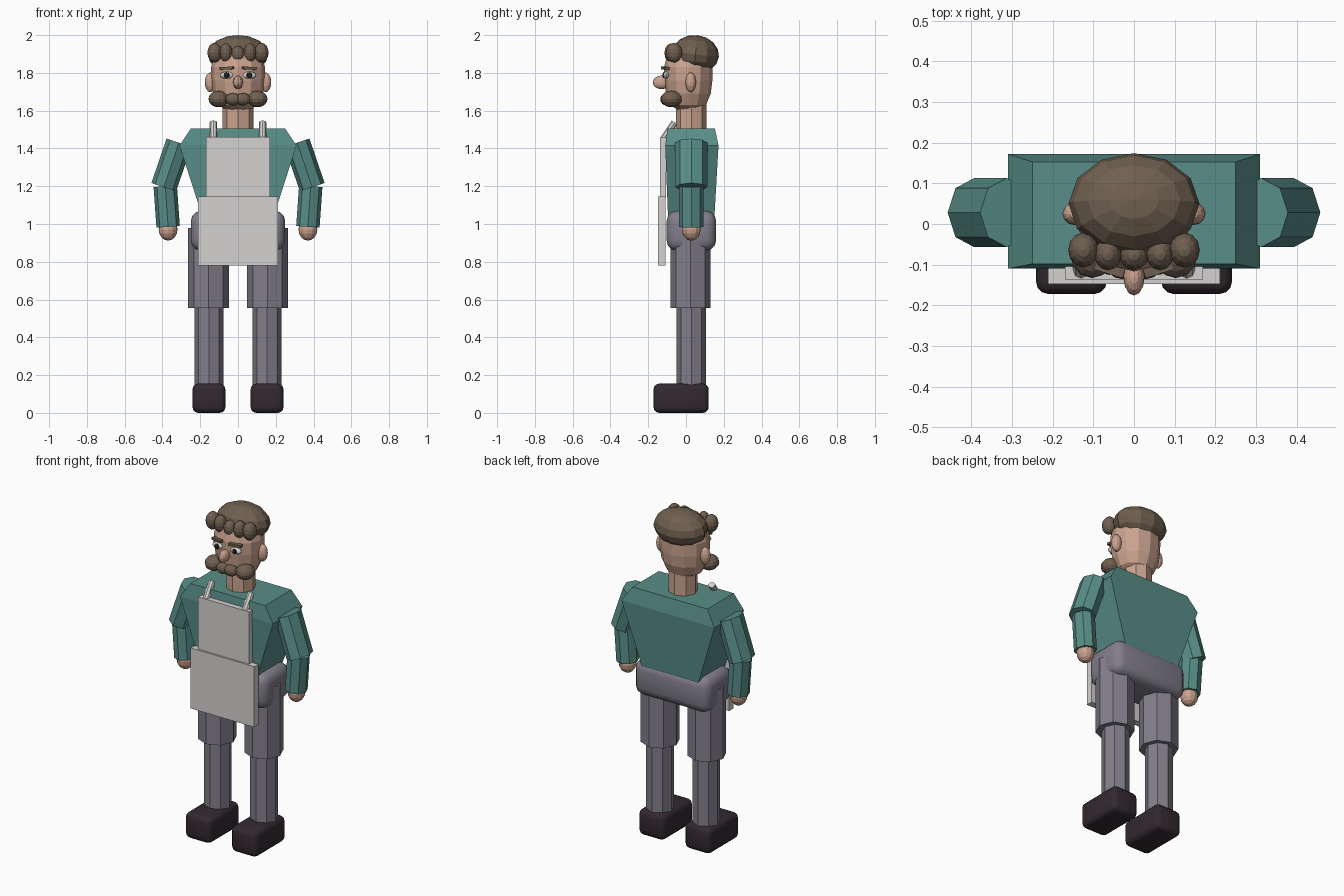
import bpy, bmesh, math
from mathutils import Vector, Matrix

if "Cube" in bpy.data.objects:
    bpy.data.objects.remove(bpy.data.objects["Cube"])


def material(name, rgb):
    m = bpy.data.materials.new(name)
    m.diffuse_color = (*rgb, 1)
    m.use_nodes = True
    m.node_tree.nodes["Principled BSDF"].inputs["Base Color"].default_value = m.diffuse_color
    return m


SKIN = material("skin", (0.60, 0.37, 0.275))
HAIR = material("brown_hair", (0.16, 0.115, 0.08))
SHIRT = material("teal_cloth", (0.098, 0.27, 0.245))
PANTS = material("grey_violet_cloth", (0.225, 0.21, 0.255))
SHOE = material("dark_leather", (0.033, 0.022, 0.03))
APRON = material("pale_apron", (0.66, 0.65, 0.63))
WHITE = material("eye_white", (0.75, 0.75, 0.73))
DARK = material("dark_pupil", (0.015, 0.012, 0.012))


def finish(name, bm, mat):
    bmesh.ops.recalc_face_normals(bm, faces=bm.faces)
    me = bpy.data.meshes.new(name)
    bm.to_mesh(me)
    bm.free()
    me.materials.append(mat)
    ob = bpy.data.objects.new(name, me)
    bpy.context.collection.objects.link(ob)
    return ob


def ball(name, loc, rad, mat, seg=12, rings=8, tilt=0):
    bm = bmesh.new()
    bmesh.ops.create_uvsphere(bm, u_segments=seg, v_segments=rings, radius=1)
    bmesh.ops.transform(bm, verts=bm.verts, matrix=Matrix.Translation(loc)
                        @ Matrix.Rotation(tilt, 4, 'X') @ Matrix.Diagonal((*rad, 1)))
    return finish(name, bm, mat)


def box(name, lo, hi, mat, bevel=0, rot=None):
    lo, hi = Vector(lo), Vector(hi)
    bm = bmesh.new()
    bmesh.ops.create_cube(bm, size=1)
    m = Matrix.Translation((lo + hi) / 2)
    if rot:
        m = m @ rot
    bmesh.ops.transform(bm, verts=bm.verts, matrix=m @ Matrix.Diagonal((*(hi - lo), 1)))
    ob = finish(name, bm, mat)
    if bevel:
        b = ob.modifiers.new("round", 'BEVEL')
        b.width, b.segments = bevel, 3
        for p in ob.data.polygons:
            p.use_smooth = True
    return ob


def limb(name, a, b, rx, ry, mat, sides=8):
    """Faceted cylinder from a to b with an elliptical section."""
    a, b = Vector(a), Vector(b)
    d = b - a
    bm = bmesh.new()
    bmesh.ops.create_cone(bm, cap_ends=True, segments=sides, radius1=1, radius2=1, depth=1)
    rot = Vector((0, 0, 1)).rotation_difference(d).to_matrix().to_4x4()
    bmesh.ops.transform(bm, verts=bm.verts, matrix=Matrix.Translation((a + b) / 2)
                        @ rot @ Matrix.Diagonal((rx, ry, d.length, 1)))
    return finish(name, bm, mat)


def loft(name, loops, mat):
    """Closed solid through a stack of equal-length point loops."""
    bm = bmesh.new()
    rows = [[bm.verts.new(p) for p in loop] for loop in loops]
    n = len(rows[0])
    for r0, r1 in zip(rows, rows[1:]):
        for i in range(n):
            j = (i + 1) % n
            bm.faces.new((r0[i], r0[j], r1[j], r1[i]))
    bm.faces.new(rows[0])
    bm.faces.new(rows[-1])
    return finish(name, bm, mat)


def rect(x, y0, y1, z):
    return [(-x, y0, z), (x, y0, z), (x, y1, z), (-x, y1, z)]


def ring(r, z, cy=0.012, ky=0.9, n=12):
    return [(r * math.sin(k * math.tau / n), cy + ky * r * math.cos(k * math.tau / n), z)
            for k in range(n)]


# Torso and pelvis
loft("shirt_torso", [rect(0.185, -0.095, 0.15, 1.03), rect(0.31, -0.11, 0.172, 1.415),
                     rect(0.25, -0.098, 0.153, 1.505)], SHIRT)
box("pelvis", (-0.25, -0.103, 0.858), (0.25, 0.16, 1.07), PANTS, 0.055)

# Apron
box("apron_skirt", (-0.212, -0.148, 0.78), (0.212, -0.108, 1.145), APRON)
box("apron_bib", (-0.17, -0.137, 1.14), (0.17, -0.105, 1.46), APRON)

# Neck and head
limb("neck", (0, 0.028, 1.48), (0, 0.028, 1.68), 0.082, 0.08, SKIN)
loft("head", [ring(r, z) for r, z in ((0.055, 1.6), (0.105, 1.63), (0.132, 1.69),
     (0.142, 1.76), (0.143, 1.83), (0.125, 1.89), (0.07, 1.94))], SKIN)
ball("hair_cap", (0, 0.05, 1.898), (0.161, 0.125, 0.102), HAIR, tilt=math.radians(-6))
ball("nose", (0, -0.13, 1.75), (0.026, 0.046, 0.036), SKIN)
ball("middle_curl", (0, -0.075, 1.898), (0.036, 0.038, 0.045), HAIR)

for s, side in ((-1, "left"), (1, "right")):
    # Face details
    ball(side + "_ear", (s * 0.146, 0.025, 1.75), (0.03, 0.028, 0.052), SKIN)
    ball(side + "_eye", (s * 0.06, -0.104, 1.788), (0.036, 0.016, 0.019), WHITE)
    ball(side + "_pupil", (s * 0.06, -0.117, 1.788), (0.015, 0.008, 0.016), DARK)
    tilt = Matrix.Rotation(s * 0.3, 4, 'Z') @ Matrix.Rotation(s * 0.05, 4, 'Y')
    box(side + "_eyebrow", (s * 0.06 - 0.037, -0.123, 1.818),
        (s * 0.06 + 0.037, -0.098, 1.832), HAIR, rot=tilt)
    # Moustache and fringe curls
    ball(side + "_moustache_end", (s * 0.103, -0.077, 1.662), (0.053, 0.056, 0.044), HAIR)
    ball(side + "_moustache_middle", (s * 0.026, -0.104, 1.66), (0.042, 0.032, 0.033), HAIR)
    ball(side + "_outer_curl", (s * 0.124, -0.064, 1.907), (0.038, 0.043, 0.052), HAIR)
    ball(side + "_inner_curl", (s * 0.064, -0.074, 1.907), (0.034, 0.04, 0.05), HAIR)
    # Strap passing over the shoulder edge
    limb(side + "_apron_strap", (s * 0.13, -0.122, 1.445), (s * 0.13, -0.06, 1.538),
         0.02, 0.018, APRON)
    # Arms
    limb(side + "_upper_arm", (s * 0.313, 0.028, 1.43), (s * 0.393, 0.028, 1.195),
         0.069, 0.085, SHIRT)
    limb(side + "_forearm", (s * 0.385, 0.028, 1.2), (s * 0.37, 0.028, 0.985),
         0.062, 0.064, SHIRT)
    ball(side + "_hand", (s * 0.37, 0.028, 0.972), (0.05, 0.05, 0.06), SKIN)
    # Legs and shoes
    limb(side + "_thigh", (s * 0.156, 0.024, 0.98), (s * 0.156, 0.024, 0.555),
         0.107, 0.108, PANTS)
    limb(side + "_shin", (s * 0.154, 0.028, 0.6), (s * 0.154, 0.028, 0.13),
         0.077, 0.077, PANTS)
    box(side + "_shoe", (s * 0.154 - 0.087, -0.172, 0), (s * 0.154 + 0.087, 0.12, 0.155),
        SHOE, 0.03)
